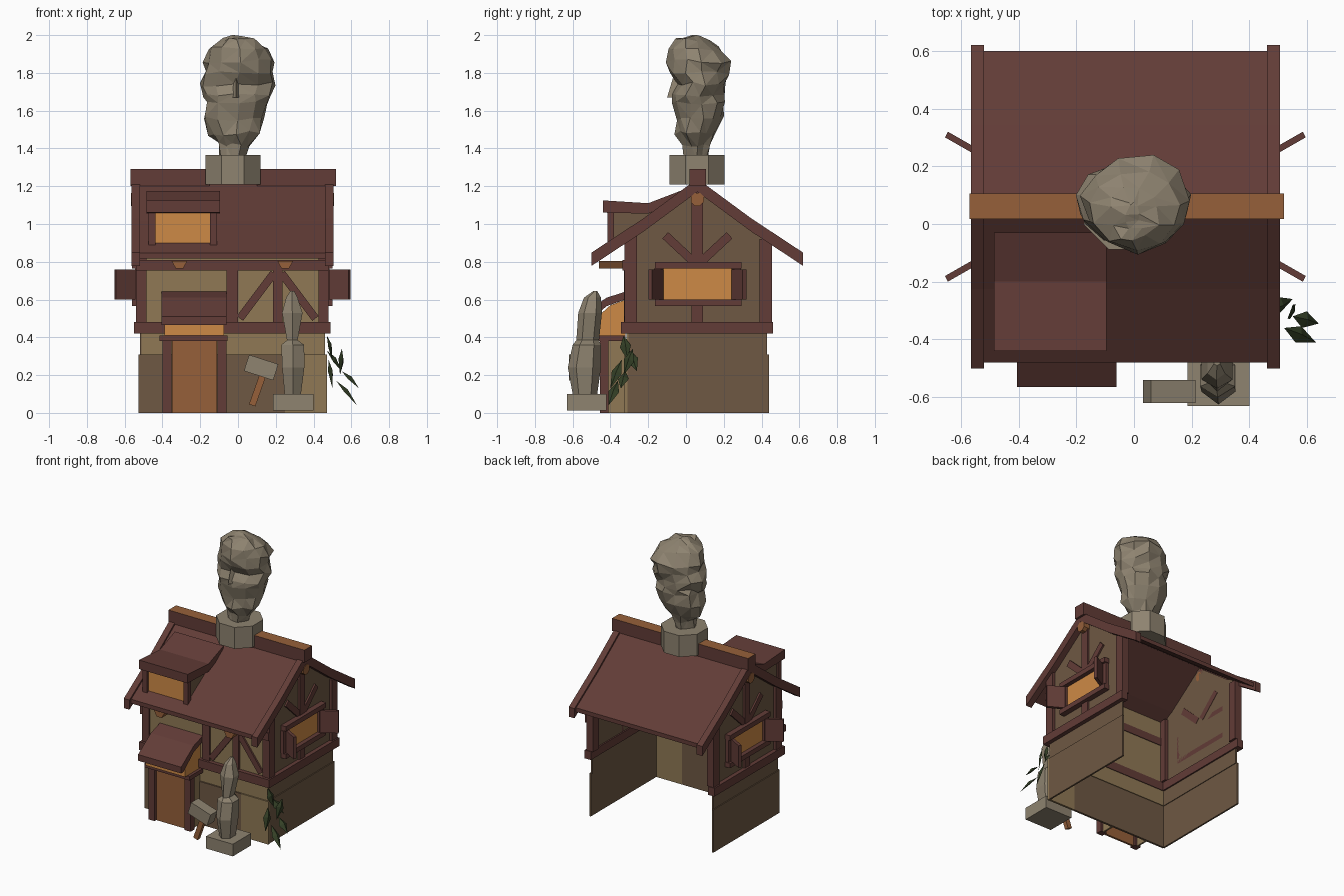
import bpy, bmesh, math, random
from mathutils import Vector

random.seed(4)
CX, RY = -0.03, 0.06      # house middle in x, ridge line in y


def material(name, r, g, b):
    m = bpy.data.materials.new(name)
    lin = [((c / 255 + 0.055) / 1.055) ** 2.4 for c in (r, g, b)]
    m.diffuse_color = (*lin, 1)
    return m


WOOD = material("dark red timber", 98, 60, 55)
BROWN = material("brown wall", 110, 88, 67)
TAN = material("tan plaster", 144, 121, 85)
GLOW = material("amber window", 206, 138, 70)
DOOR = material("door wood", 150, 96, 58)
STONE = material("grey stone", 142, 131, 112)
LEAF = material("leaf green", 52, 64, 38)


def finish(name, bm, mat):
    bmesh.ops.recalc_face_normals(bm, faces=bm.faces)
    me = bpy.data.meshes.new(name)
    bm.to_mesh(me)
    bm.free()
    ob = bpy.data.objects.new(name, me)
    me.materials.append(mat)
    bpy.context.collection.objects.link(ob)
    return ob


def loft(name, rings, mat, jitter=0):
    """Join rings of equal point count and cap both ends."""
    bm = bmesh.new()
    vs = [[bm.verts.new(Vector(p) + Vector([random.uniform(-jitter, jitter) for _ in range(3)]))
           for p in r] for r in rings]
    n = len(vs[0])
    for a, b in zip(vs, vs[1:]):
        for i in range(n):
            bm.faces.new((a[i], a[(i + 1) % n], b[(i + 1) % n], b[i]))
    bm.faces.new(vs[0][::-1])
    bm.faces.new(vs[-1])
    if jitter:
        bmesh.ops.triangulate(bm, faces=bm.faces)
    return finish(name, bm, mat)


def prism(name, prof, x0, x1, mat):
    return loft(name, [[(x, y, z) for y, z in prof] for x in (x0, x1)], mat)


def box(name, x0, x1, y0, y1, z0, z1, mat):
    return prism(name, [(y0, z0), (y1, z0), (y1, z1), (y0, z1)], x0, x1, mat)


def beam(name, p, q, w, normal, d, mat):
    """Square bar from p to q, width w, depth d along normal."""
    p, q, n = Vector(p), Vector(q), Vector(normal).normalized()
    s = (q - p).cross(n).normalized() * w / 2
    n = n * d / 2
    return loft(name, [[c - s - n, c + s - n, c + s + n, c - s + n] for c in (p, q)], mat)


def oval(z, x0, x1, y0, y1, n, turn=0.0):
    return [((x0 + x1) / 2 + (x1 - x0) / 2 * math.cos(2 * math.pi * (i + turn) / n),
             (y0 + y1) / 2 + (y1 - y0) / 2 * math.sin(2 * math.pi * (i + turn) / n), z)
            for i in range(n)]


def roof_profile(reach, drop, thick):
    half = [(0, 1.24), (0.285, 1.03), (reach, 1.03 - 0.66 * (reach - 0.285))]
    top = [(-y, z) for y, z in half[:0:-1]] + half
    pts = [(RY + y, z - drop) for y, z in top]
    return pts + [(y, z - thick) for y, z in pts[::-1]]


# front walls (the back is open)
box("front_base_wall", -0.52, 0.25, -0.325, -0.31, 0, 0.31, BROWN)
box("front_base_wall_right", 0.25, 0.47, -0.325, -0.31, 0, 0.31, TAN)
box("front_upper_wall", -0.51, 0.46, -0.315, -0.305, 0.31, 0.94, TAN)

# side walls, gable timbers and side windows, mirrored about the house middle
for s, side in ((1, "right"), (-1, "left")):
    def X(d):
        return CX + s * d

    def sbox(name, a, b, *rest):
        x0, x1 = sorted((X(a), X(b)))
        return box(side + "_" + name, x0, x1, *rest)

    sbox("base_wall", 0.485, 0.497, -0.32, 0.44, 0, 0.31, BROWN)
    gable = [(-0.31, 0.31), (0.43, 0.31), (0.43, 0.94), (0.345, 0.98), (RY, 1.19),
             (-0.225, 0.98), (-0.31, 0.94)]
    prism(side + "_gable_wall", gable, X(0.48), X(0.49), BROWN)
    sbox("floor_beam", 0.47, 0.52, -0.345, 0.46, 0.42, 0.48, WOOD)
    sbox("front_post", 0.455, 0.51, -0.325, -0.26, 0.48, 0.94, WOOD)
    sbox("back_post", 0.455, 0.51, 0.39, 0.455, 0.48, 0.92, WOOD)
    sbox("lower_king_post", 0.48, 0.505, 0.03, 0.09, 0.48, 0.57, WOOD)
    sbox("upper_king_post", 0.48, 0.505, 0.03, 0.09, 0.8, 1.18, WOOD)
    sbox("window_glass", 0.485, 0.499, -0.12, 0.25, 0.6, 0.765, GLOW)
    sbox("window_lintel", 0.48, 0.53, -0.165, 0.295, 0.765, 0.8, WOOD)
    sbox("window_sill", 0.48, 0.53, -0.165, 0.295, 0.565, 0.6, WOOD)
    for t in (-1, 1):
        ym = RY + t * 0.205
        sbox("window_jamb", 0.48, 0.515, ym - 0.025, ym + 0.025, 0.6, 0.765, WOOD)
        beam(side + "_shutter", (X(0.515), RY + t * 0.19, 0.68), (X(0.62), RY + t * 0.25, 0.68),
             0.16, (-s * 0.5, t, 0), 0.022, WOOD)
        beam(side + "_gable_brace", (X(0.49), RY + t * 0.02, 0.8), (X(0.49), RY + t * 0.17, 0.94),
             0.045, (1, 0, 0), 0.024, WOOD)
    # bargeboard and purlin end
    prism(side + "_bargeboard", roof_profile(0.56, 0, 0.07), X(0.49), X(0.535), WOOD)
    loft(side + "_purlin_end", [[(X(d), RY + 0.037 * math.cos(a * math.pi / 4 + 0.39),
         1.13 + 0.037 * math.sin(a * math.pi / 4 + 0.39)) for a in range(8)]
         for d in (0.48, 0.537)], DOOR)

# front timbers
box("front_floor_beam", -0.545, 0.49, -0.345, -0.3, 0.42, 0.48, WOOD)
box("front_top_beam", -0.54, 0.48, -0.335, -0.3, 0.755, 0.81, WOOD)
box("front_middle_post", -0.06, 0.0, -0.328, -0.3, 0.48, 0.76, WOOD)
box("front_right_post", 0.185, 0.235, -0.328, -0.3, 0.48, 0.76, WOOD)
for t in (-1, 1):
    beam("front_brace", (0.21 + t * 0.02, -0.315, 0.74), (0.21 + t * 0.2, -0.315, 0.5),
         0.042, (0, 1, 0), 0.024, WOOD)
for x in (-0.31, 0.25):
    loft("eave_bracket", [[(x - w, -0.46, z), (x + w, -0.46, z), (x + w, -0.31, z), (x - w, -0.31, z)]
                          for w, z in ((0.02, 0.765), (0.042, 0.805))], DOOR)

# roof and ridge beam with a lighter top
prism("roof", roof_profile(0.54, 0.015, 0.03), -0.52, 0.465, WOOD)
for x0, x1 in ((-0.57, -0.15), (0.10, 0.52)):
    ridge = box("ridge_beam", x0, x1, 0.018, 0.105, 1.2, 1.29, WOOD)
    ridge.data.materials.append(DOOR)
    for f in ridge.data.polygons:
        f.material_index = int(f.normal.z > 0.9)

# dormer
prism("dormer_roof", [(-0.44, 1.06), (-0.44, 1.125), (-0.2, 1.11), (-0.03, 1.175),
                      (-0.03, 1.13), (-0.2, 1.055)], -0.485, -0.095, WOOD)
for x in (-0.455, -0.13):
    prism("dormer_cheek", [(-0.39, 0.88), (-0.39, 1.07), (-0.12, 1.1)], x - 0.005, x + 0.005, BROWN)
    box("dormer_post", x - 0.018, x + 0.018, -0.415, -0.38, 0.87, 1.065, WOOD)
box("dormer_window", -0.45, -0.13, -0.4, -0.385, 0.87, 1.07, GLOW)

# porch: door, posts, transom light and curved awning
box("door", -0.35, -0.11, -0.435, -0.42, 0, 0.38, DOOR)
for x in (-0.375, -0.085):
    box("porch_post", x - 0.024, x + 0.024, -0.455, -0.41, 0, 0.385, WOOD)
    box("porch_side", x - 0.006, x + 0.006, -0.41, -0.32, 0, 0.385, TAN)
box("porch_lintel", -0.415, -0.055, -0.475, -0.32, 0.38, 0.41, WOOD)
prism("porch_transom", [(-0.5, 0.41), (-0.32, 0.41), (-0.32, 0.6), (-0.4, 0.57), (-0.5, 0.48)],
      -0.39, -0.075, GLOW)
prism("porch_awning", [(-0.565, 0.465), (-0.565, 0.51), (-0.42, 0.61), (-0.31, 0.645),
                       (-0.31, 0.605), (-0.42, 0.565), (-0.54, 0.465)], -0.405, -0.06, WOOD)

# carved bust on the roof
loft("bust_base", [oval(z, -0.185, 0.13, -0.1, 0.217, 8, 0.5) for z in (1.21, 1.365)], STONE)
head = [(1.35, -0.09, 0.04, -0.02, 0.11), (1.42, -0.1, 0.05, -0.02, 0.12),
        (1.48, -0.15, 0.12, -0.05, 0.15), (1.56, -0.18, 0.15, -0.06, 0.2),
        (1.64, -0.17, 0.16, -0.065, 0.215), (1.68, -0.19, 0.17, -0.075, 0.2),
        (1.74, -0.2, 0.19, -0.05, 0.215), (1.8, -0.18, 0.19, -0.085, 0.23),
        (1.86, -0.18, 0.19, -0.095, 0.235), (1.93, -0.15, 0.15, -0.09, 0.19),
        (1.975, -0.09, 0.09, -0.06, 0.13), (1.99, -0.03, 0.03, -0.01, 0.08)]
loft("bust_head", [oval(*h, 11, 0.25) for h in head], STONE, 0.013)
loft("bust_nose", [oval(1.67, -0.04, 0.02, -0.1, 0.0, 4), oval(1.77, -0.02, 0.0, -0.07, 0.0, 4)], STONE)

# small standing statue
box("statue_plinth", 0.185, 0.4, -0.63, -0.42, 0.012, 0.1, STONE)
figure = [(0.1, 0.24, 0.34, -0.6, -0.47), (0.24, 0.225, 0.36, -0.625, -0.45),
          (0.36, 0.22, 0.36, -0.6, -0.45), (0.385, 0.255, 0.32, -0.58, -0.46),
          (0.53, 0.225, 0.35, -0.57, -0.445), (0.61, 0.25, 0.32, -0.54, -0.45),
          (0.645, 0.275, 0.3, -0.49, -0.47)]
loft("statue_figure", [oval(*f, 6, 0.5) for f in figure], STONE)

# mallet leaning on the statue
beam("mallet_head", (0.045, -0.58, 0.265), (0.2, -0.58, 0.215), 0.09, (0, 1, 0), 0.08, STONE)
beam("mallet_handle", (0.075, -0.58, 0.04), (0.135, -0.58, 0.21), 0.035, (0, 1, 0), 0.03, DOOR)

# climbing leaves at the corner: folded diamonds
bm = bmesh.new()
for a, b in (((0.47, -0.33, 0.41), (0.5, -0.31, 0.28)), ((0.47, -0.3, 0.33), (0.55, -0.26, 0.22)),
             ((0.48, -0.34, 0.28), (0.5, -0.4, 0.13)), ((0.55, -0.28, 0.34), (0.54, -0.33, 0.2)),
             ((0.55, -0.32, 0.22), (0.64, -0.345, 0.13)), ((0.52, -0.36, 0.17), (0.63, -0.41, 0.04))):
    a, b = Vector(a), Vector(b)
    mid = a.lerp(b, 0.45)
    w = (b - a).cross(Vector((1, -0.3, 0.6))).normalized() * 0.03
    p = [bm.verts.new(v) for v in (a, mid + w, b, mid - w, mid + Vector((0.012, 0, 0.012)))]
    for i in range(4):
        bm.faces.new((p[i], p[(i + 1) % 4], p[4]))
finish("leaves", bm, LEAF)
